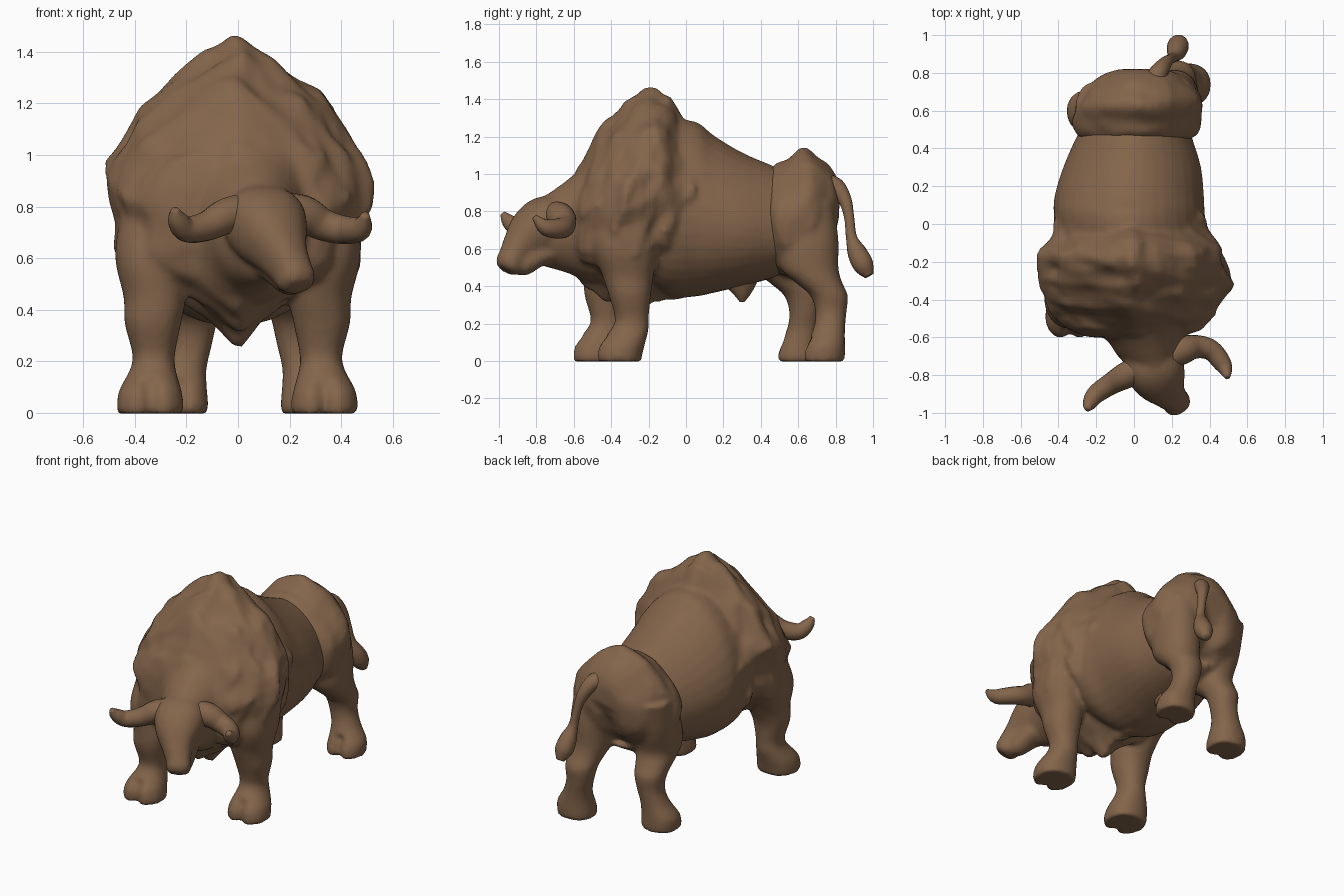
import bpy, bmesh, math
from mathutils import Vector, noise

brown = bpy.data.materials.new("brown hide")
brown.diffuse_color = (0.23, 0.13, 0.07, 1)
X, Y, Z = Vector((1, 0, 0)), Vector((0, 1, 0)), Vector((0, 0, 1))


def oval(n=2.0, count=32, n_low=None, mid=0.0):
    """Unit superellipse; n_low shapes the lower half, mid shifts the widest point."""
    pts = []
    for i in range(count):
        c, s = math.cos(math.tau * i / count), math.sin(math.tau * i / count)
        e = 2 / (n if s >= 0 or not n_low else n_low)
        q = math.copysign(abs(s) ** e, s)
        pts.append((math.copysign(abs(c) ** e, c), mid + q * (1 - mid if q > 0 else 1 + mid)))
    return pts


def spline(secs, steps=5):
    """Catmull-Rom through section tuples."""
    out = []
    for i in range(len(secs) - 1):
        p0, p1, p2, p3 = (secs[max(i - 1, 0)], secs[i], secs[i + 1], secs[min(i + 2, len(secs) - 1)])
        for k in range(steps):
            t = k / steps
            out.append([0.5 * (2 * b + (c - a) * t + (2 * a - 5 * b + 4 * c - d) * t * t
                               + (3 * b - a - 3 * c + d) * t ** 3)
                        for a, b, c, d in zip(p0, p1, p2, p3)])
    return out + [list(secs[-1])]


def loft(bm, secs, profile, plane=None):
    """Skin sections (x, y, z, half width, half height); plane fixes ring axes."""
    secs = spline(secs)
    rings = []
    for i, (x, y, z, a, b) in enumerate(secs):
        if plane:
            u, v = plane
        else:
            t = Vector(secs[min(i + 1, len(secs) - 1)][:3]) - Vector(secs[max(i - 1, 0)][:3])
            u = t.cross(Z).normalized()
            v = u.cross(t).normalized()
        rings.append([bm.verts.new(Vector((x, y, z)) + u * p * a + v * q * b) for p, q in profile])
    n = len(profile)
    for r, s in zip(rings, rings[1:]):
        for j in range(n):
            bm.faces.new((r[j], r[(j + 1) % n], s[(j + 1) % n], s[j]))
    bm.faces.new(rings[0])
    bm.faces.new(rings[-1])
    return [v for r in rings for v in r]


def along_y(rows):
    """(y, top, bottom, half width, centre x) -> sections."""
    return [(cx, y, (t + b) / 2, w, (t - b) / 2) for y, t, b, w, cx in rows]


def finish(name, bm, fuse=False):
    bmesh.ops.recalc_face_normals(bm, faces=bm.faces)
    me = bpy.data.meshes.new(name)
    bm.to_mesh(me)
    bm.free()
    ob = bpy.data.objects.new(name, me)
    bpy.context.collection.objects.link(ob)
    if fuse:
        m = ob.modifiers.new("fuse", 'REMESH')
        m.mode, m.voxel_size = 'VOXEL', 0.016
        s = ob.modifiers.new("soften", 'SMOOTH')
        s.factor, s.iterations = 0.5, 4
        bpy.context.view_layer.update()
        dg = bpy.context.evaluated_depsgraph_get()
        baked = bpy.data.meshes.new_from_object(ob.evaluated_get(dg))
        ob.modifiers.clear()
        ob.data = baked
    ob.data.materials.clear()
    ob.data.materials.append(brown)
    for p in ob.data.polygons:
        p.use_smooth = True
        p.material_index = 0


def rough(verts, amount, cz, freq):
    """Push skin in and out from the body axis in soft lumps."""
    for v in verts:
        d = Vector((v.co.x, 0, v.co.z - cz))
        if d.length > 0.05:
            q = Vector((v.co.x * freq, v.co.y * freq * 1.4, v.co.z * freq * 0.9))
            v.co += d.normalized() * amount * (noise.noise(q) + 0.5 * noise.noise(q * 2.1))


def leg(bm, secs, side, back, inset, start):
    """Right leg as listed; the left one steps forward by 'back' below height 'start'."""
    rows = []
    for x, y, z, a, b in secs:
        k = min(1, max(0, (start - z) / 0.45)) if side < 0 else 0
        rows.append((side * (x - inset * k), y - back * k, z, a, b))
    verts = loft(bm, rows, oval(2.2), (X, Y))
    fx, fy = rows[-1][0], rows[-1][1]
    for v in verts:  # cloven toe
        if v.co.z < 0.13 and v.co.y < fy:
            v.co.y += 0.04 * math.exp(-((v.co.x - fx) / 0.03) ** 2)


# Forequarters: trunk, shaggy mane, neck, head and front legs fused
bm = bmesh.new()
half = [(0.03, 0), (0.2, 0.07), (0.42, 0.15), (0.7, 0.2), (0.88, 0.26), (0.92, 0.33), (0.93, 0.4),
        (0.97, 0.48), (1.0, 0.56), (0.94, 0.62), (0.84, 0.68), (0.75, 0.75), (0.63, 0.8),
        (0.48, 0.86), (0.27, 0.93), (0.14, 0.97), (0.04, 1)]
mane_shape = [(w, 2 * t - 1) for w, t in half] + [(-w, 2 * t - 1) for w, t in reversed(half)]
mane = loft(bm, along_y([
    (-0.60, 0.98, 0.52, 0.22, 0), (-0.56, 1.07, 0.42, 0.36, 0), (-0.48, 1.21, 0.36, 0.43, 0),
    (-0.38, 1.33, 0.30, 0.485, 0), (-0.28, 1.41, 0.28, 0.515, 0), (-0.18, 1.47, 0.315, 0.49, 0),
    (-0.10, 1.42, 0.335, 0.45, 0), (-0.03, 1.30, 0.345, 0.415, -0.01), (0.05, 1.25, 0.40, 0.37, -0.02),
]), mane_shape, (X, Z))
rough(mane, 0.045, 0.85, 7)
loft(bm, along_y([
    (-0.25, 1.20, 0.45, 0.36, 0), (-0.10, 1.28, 0.345, 0.40, -0.01), (0.05, 1.28, 0.345, 0.40, -0.025),
    (0.15, 1.205, 0.365, 0.395, -0.025), (0.30, 1.115, 0.40, 0.365, -0.01), (0.45, 1.05, 0.44, 0.31, 0),
    (0.52, 1.02, 0.47, 0.28, 0.01),
]), oval(1.8, 36, 2.1, -0.1), (X, Z))
loft(bm, along_y([
    (-0.45, 1.20, 0.40, 0.33, 0.0), (-0.55, 1.05, 0.43, 0.26, 0.03), (-0.62, 0.98, 0.465, 0.20, 0.06),
    (-0.70, 0.92, 0.49, 0.165, 0.08), (-0.77, 0.87, 0.51, 0.12, 0.11), (-0.81, 0.82, 0.55, 0.06, 0.12),
]), oval(), (X, Z))
loft(bm, [
    (0.07, -0.66, 0.76, 0.13, 0.11), (0.10, -0.74, 0.74, 0.16, 0.145), (0.135, -0.82, 0.68, 0.14, 0.135),
    (0.175, -0.885, 0.61, 0.095, 0.10), (0.21, -0.925, 0.55, 0.075, 0.08),
    (0.228, -0.95, 0.51, 0.075, 0.07), (0.237, -0.965, 0.485, 0.05, 0.045),
], oval(2.3))
# lower jaw
loft(bm, [(0.12, -0.72, 0.58, 0.09, 0.06), (0.16, -0.80, 0.56, 0.085, 0.06),
          (0.20, -0.87, 0.515, 0.065, 0.06), (0.22, -0.93, 0.50, 0.05, 0.035)], oval())
front_leg = [
    (0.31, -0.30, 0.85, 0.13, 0.17), (0.345, -0.32, 0.62, 0.13, 0.175), (0.32, -0.31, 0.45, 0.12, 0.135),
    (0.325, -0.30, 0.35, 0.11, 0.112), (0.322, -0.29, 0.23, 0.083, 0.09),
    (0.325, -0.30, 0.17, 0.088, 0.10), (0.335, -0.345, 0.09, 0.12, 0.125),
    (0.335, -0.36, 0.03, 0.13, 0.125), (0.335, -0.36, -0.003, 0.125, 0.12)]
for side in (1, -1):
    leg(bm, front_leg, side, 0.13, -0.005, 0.8)
finish("forequarters_with_mane_and_head", bm, True)

# Hindquarters: rump and hind legs fused
bm = bmesh.new()
rump = loft(bm, along_y([
    (0.43, 0.97, 0.60, 0.23, 0.01), (0.47, 1.04, 0.49, 0.315, 0.015), (0.54, 1.08, 0.45, 0.34, 0.02),
    (0.63, 1.14, 0.46, 0.33, 0.025), (0.70, 1.10, 0.52, 0.305, 0.035), (0.76, 1.05, 0.58, 0.25, 0.04),
    (0.80, 1.00, 0.64, 0.18, 0.04), (0.825, 0.94, 0.72, 0.10, 0.04),
]), oval(1.75, 32, 2.1, -0.05), (X, Z))
rough(rump, 0.02, 0.8, 6)
for v in rump:  # cleft between the haunches
    if v.co.y > 0.68:
        k = min(1, max(0, (0.95 - v.co.z) / 0.3))
        v.co.y -= 0.07 * k * math.exp(-((v.co.x - 0.03) / 0.07) ** 2)
hind_leg = [
    (0.20, 0.65, 0.85, 0.12, 0.14), (0.21, 0.65, 0.65, 0.135, 0.165), (0.215, 0.66, 0.50, 0.128, 0.155),
    (0.225, 0.71, 0.42, 0.112, 0.125), (0.23, 0.765, 0.35, 0.098, 0.10), (0.235, 0.775, 0.26, 0.083, 0.083),
    (0.26, 0.765, 0.17, 0.088, 0.085), (0.285, 0.745, 0.09, 0.115, 0.105),
    (0.285, 0.735, 0.03, 0.12, 0.115), (0.285, 0.735, -0.003, 0.115, 0.11)]
for side in (1, -1):
    leg(bm, hind_leg, side, 0.14, 0.05, 0.95)
finish("hindquarters", bm, True)

# Belly sheath
bm = bmesh.new()
loft(bm, [(0, 0.28, 0.45, 0.08, 0.11), (0, 0.29, 0.40, 0.06, 0.08), (0, 0.30, 0.35, 0.035, 0.04),
          (0, 0.30, 0.315, 0.012, 0.012)], oval(2, 16), (X, Y))
finish("belly_sheath", bm)

# Horns
horns = {
    "left_horn": [(0.06, -0.75, 0.785, 0.07), (-0.04, -0.80, 0.765, 0.07), (-0.12, -0.845, 0.725, 0.058),
                  (-0.20, -0.90, 0.712, 0.05), (-0.235, -0.95, 0.75, 0.038), (-0.245, -0.98, 0.79, 0.015)],
    "right_horn": [(0.13, -0.72, 0.785, 0.07), (0.25, -0.67, 0.77, 0.075), (0.33, -0.65, 0.73, 0.062),
                   (0.41, -0.67, 0.71, 0.055), (0.475, -0.75, 0.715, 0.045), (0.495, -0.81, 0.77, 0.015)],
}
# Tail with tuft
tail = [(0.09, 0.72, 0.95, 0.06), (0.13, 0.80, 0.93, 0.05), (0.165, 0.85, 0.86, 0.036),
        (0.19, 0.872, 0.77, 0.027), (0.21, 0.885, 0.66, 0.03), (0.225, 0.915, 0.58, 0.052),
        (0.235, 0.95, 0.51, 0.055), (0.24, 0.98, 0.455, 0.025)]
for name, path in list(horns.items()) + [("tail", tail)]:
    bm = bmesh.new()
    loft(bm, [(x, y, z, r, r) for x, y, z, r in path], oval(2, 16))
    finish(name, bm)
